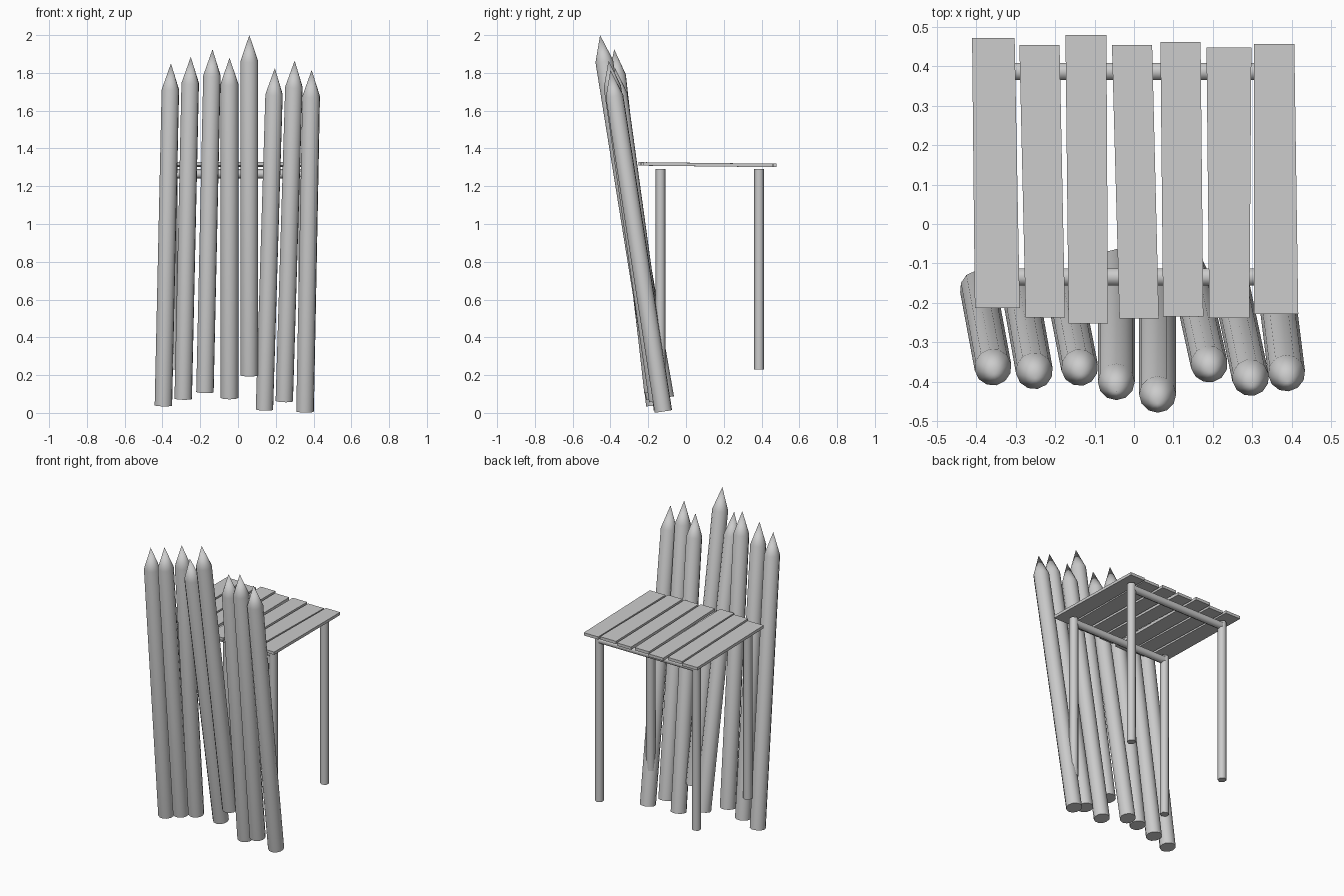
import bpy, bmesh, math
from mathutils import Vector

cube = bpy.data.objects.get("Cube")
if cube:
    bpy.data.objects.remove(cube, do_unlink=True)

# One weathered grey for everything
wood = bpy.data.materials.new("grey_wood")
wood.use_nodes = True
GREY = (0.6, 0.6, 0.6, 1)
wood.diffuse_color = GREY
wood.node_tree.nodes["Principled BSDF"].inputs["Base Color"].default_value = GREY


def add_object(name, bm):
    bmesh.ops.recalc_face_normals(bm, faces=bm.faces)
    mesh = bpy.data.meshes.new(name)
    bm.to_mesh(mesh)
    bm.free()
    mesh.materials.append(wood)
    obj = bpy.data.objects.new(name, mesh)
    bpy.context.collection.objects.link(obj)
    return obj


def smooth(obj, angle):
    bpy.ops.object.select_all(action="DESELECT")
    obj.select_set(True)
    bpy.context.view_layer.objects.active = obj
    bpy.ops.object.shade_smooth_by_angle(angle=math.radians(angle))


def pole(name, start, end, radius, sides, point=0.0):
    """Round pole from start to end, with an optional sharpened point."""
    start, end = Vector(start), Vector(end)
    axis = end - start
    length = axis.length
    bm = bmesh.new()
    ends = [(0, length - point, radius, radius)]
    if point:
        ends.append((length - point, length, radius, 0))
    for low, high, r1, r2 in ends:
        part = bmesh.ops.create_cone(bm, cap_ends=not point, segments=sides,
                                     radius1=r1, radius2=r2, depth=high - low)
        bmesh.ops.translate(bm, verts=part["verts"], vec=(0, 0, (low + high) / 2))
    bmesh.ops.remove_doubles(bm, verts=bm.verts, dist=0.0001)
    if point:
        bmesh.ops.holes_fill(bm, edges=[e for e in bm.edges if e.is_boundary], sides=sides)
    turn = axis.to_track_quat("Z", "Y").to_matrix().to_4x4()
    turn.translation = start
    bm.transform(turn)
    obj = add_object(name, bm)
    smooth(obj, 65)
    return obj


# Leaning sharpened stakes: base x, y, z then tip x, y, z
stakes = [
    (-0.395, -0.165, 0.04, -0.355, -0.38, 1.85),
    (-0.29, -0.165, 0.075, -0.25, -0.39, 1.885),
    (-0.175, -0.175, 0.11, -0.135, -0.38, 1.925),
    (-0.045, -0.11, 0.08, -0.045, -0.425, 1.88),
    (0.06, -0.165, 0.2, 0.06, -0.455, 2.0),
    (0.14, -0.125, 0.018, 0.195, -0.375, 1.825),
    (0.245, -0.15, 0.063, 0.30, -0.41, 1.865),
    (0.355, -0.12, 0.008, 0.39, -0.40, 1.815),
]
for i, s in enumerate(stakes, 1):
    pole(f"stake_{i}", s[:3], s[3:], 0.047, 12, point=0.14)

# Legs and the rails joining each pair
for row, y in (("front", -0.135), ("back", 0.387)):
    for side, x in (("right", -0.345), ("left", 0.345)):
        pole(f"{row}_{side}_leg", (x, y, 0.23), (x, y, 1.29), 0.027, 6)
    pole(f"{row}_rail", (-0.345, y, 1.265), (0.345, y, 1.265), 0.025, 6)

# Uneven top slats: front y, centre x, half width, then the same at the back
slats = [
    (-0.213, -0.347, 0.057, 0.472, -0.357, 0.054),
    (-0.237, -0.225, 0.05, 0.455, -0.24, 0.051),
    (-0.252, -0.116, 0.05, 0.48, -0.122, 0.052),
    (-0.24, 0.013, 0.05, 0.455, -0.005, 0.051),
    (-0.235, 0.125, 0.051, 0.462, 0.118, 0.051),
    (-0.238, 0.242, 0.051, 0.448, 0.241, 0.057),
    (-0.228, 0.361, 0.056, 0.457, 0.356, 0.051),
]
for i, (fy, fx, fw, by, bx, bw) in enumerate(slats, 1):
    bm = bmesh.new()
    bmesh.ops.create_cube(bm, size=2)
    for v in bm.verts:
        y, x, w, z = (fy, fx, fw, 1.318) if v.co.y < 0 else (by, bx, bw, 1.31)
        v.co = (x + v.co.x * w, y, z + v.co.z * 0.009)
    add_object(f"slat_{i}", bm)
